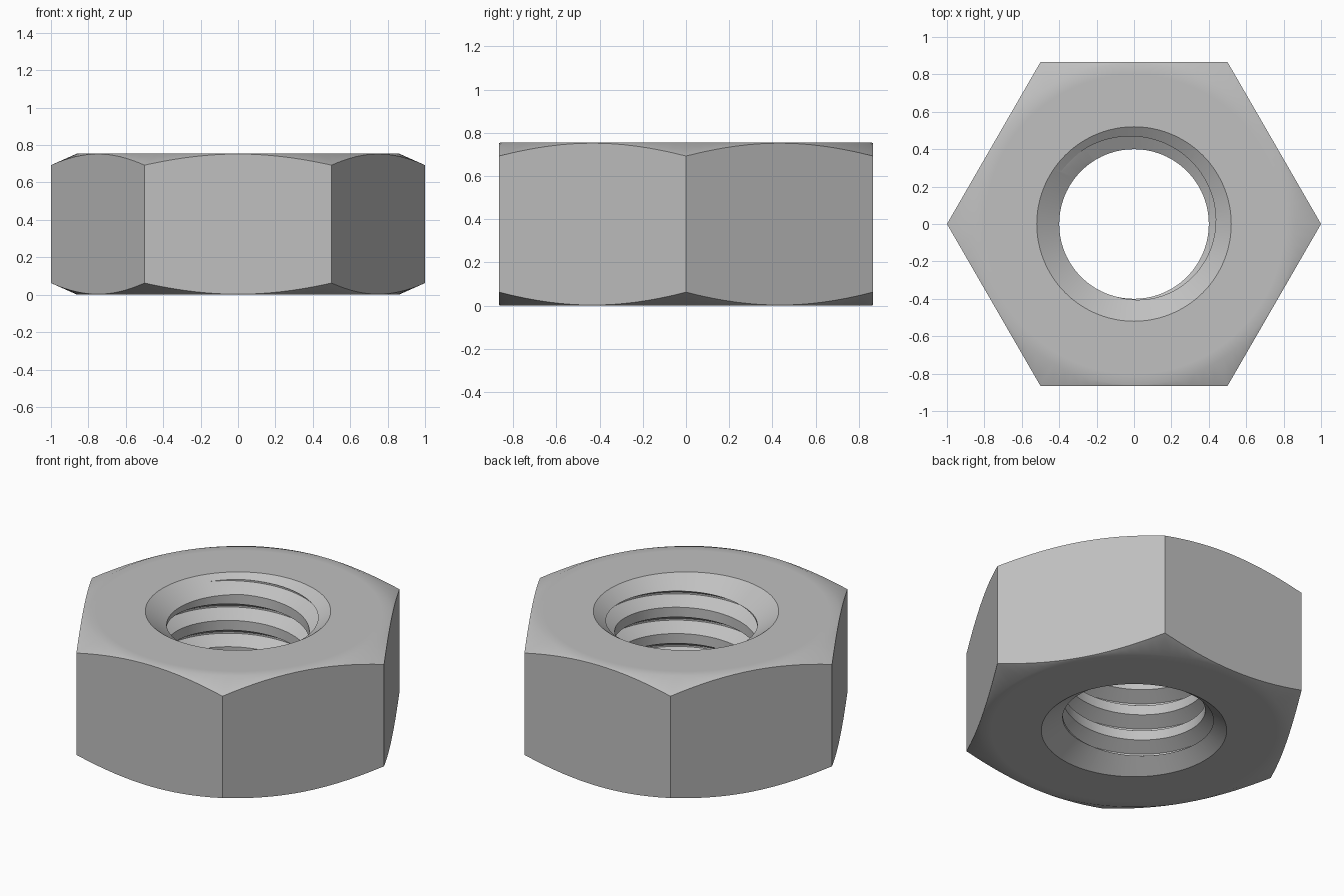
import bpy, bmesh
from math import cos, sin, pi, radians, floor

cube = bpy.data.objects.get("Cube")
if cube:
    bpy.data.objects.remove(cube, do_unlink=True)

HEIGHT = 0.755
BORE, RIM, ROOT = 0.40, 0.52, 0.48      # thread crest, countersink rim, thread root
SINK = 0.7 * (RIM - BORE)               # countersink depth
FLAT, OUTER = 0.86, 1.06                # flat top radius, chamfer end radius
CHAMFER = 0.445 * (OUTER - FLAT)
PITCH = 0.163
SEGMENTS = 96


def make_object(name, bm):
    bmesh.ops.recalc_face_normals(bm, faces=bm.faces)
    mesh = bpy.data.meshes.new(name)
    bm.to_mesh(mesh)
    bm.free()
    obj = bpy.data.objects.new(name, mesh)
    bpy.context.collection.objects.link(obj)
    return obj


def bridge(bm, a, b):
    n = len(a)
    for i in range(n):
        j = (i + 1) % n
        bm.faces.new((a[i], a[j], b[j], b[i]))


def ring_section(bm, profile, angle, lift=0.0):
    return [bm.verts.new((r * cos(angle), r * sin(angle), z + lift)) for r, z in profile]


def apply_boolean(target, cutter, operation):
    cutter.hide_render = True
    mod = target.modifiers.new("cut", 'BOOLEAN')
    mod.operation = operation
    mod.solver = 'EXACT'
    mod.object = cutter
    bpy.context.view_layer.objects.active = target
    bpy.ops.object.modifier_apply(modifier=mod.name)
    bpy.data.objects.remove(cutter, do_unlink=True)


# Turned body: chamfered ring with a countersunk bore
lower = [(BORE, SINK), (RIM, 0), (0.8, 0), (FLAT, 0), (OUTER, CHAMFER)]
profile = lower + [(r, HEIGHT - z) for r, z in reversed(lower)]
bm = bmesh.new()
rings = [ring_section(bm, profile, 2 * pi * i / SEGMENTS) for i in range(SEGMENTS)]
for i in range(SEGMENTS):
    bridge(bm, rings[i], rings[(i + 1) % SEGMENTS])
nut = make_object("hex_nut", bm)

# Six flat sides
bm = bmesh.new()
prism = [[bm.verts.new((cos(k * pi / 3), sin(k * pi / 3), z)) for k in range(6)]
         for z in (-0.2, HEIGHT + 0.2)]
bridge(bm, *prism)
for loop in prism:
    bm.faces.new(loop)
apply_boolean(nut, make_object("hex_cutter", bm), 'INTERSECT')

# Right-handed thread groove swept along a helix
mouth = BORE - 0.03
half = 0.005 + 0.577 * (ROOT - mouth)
groove = [(mouth, -half), (ROOT, -0.005), (ROOT, 0.005), (mouth, half)]
start = radians(133)
steps = 72
bm = bmesh.new()
sections = []
for i in range(-6 * steps, 2 * steps + 1):
    turn = i / steps
    sections.append(ring_section(bm, groove, start + 2 * pi * turn,
                                 HEIGHT - 0.028 + PITCH * turn))
for a, b in zip(sections, sections[1:]):
    bridge(bm, a, b)
bm.faces.new(sections[0])
bm.faces.new(sections[-1])
apply_boolean(nut, make_object("thread_cutter", bm), 'DIFFERENCE')

# Plain steel
steel = bpy.data.materials.new("steel grey")
steel.use_nodes = True
colour = (0.53, 0.53, 0.53, 1)
steel.diffuse_color = colour
steel.node_tree.nodes["Principled BSDF"].inputs["Base Color"].default_value = colour
nut.data.materials.clear()
nut.data.materials.append(steel)

bpy.ops.object.select_all(action='DESELECT')
nut.select_set(True)
bpy.context.view_layer.objects.active = nut
bpy.ops.object.shade_smooth_by_angle(angle=radians(30))
